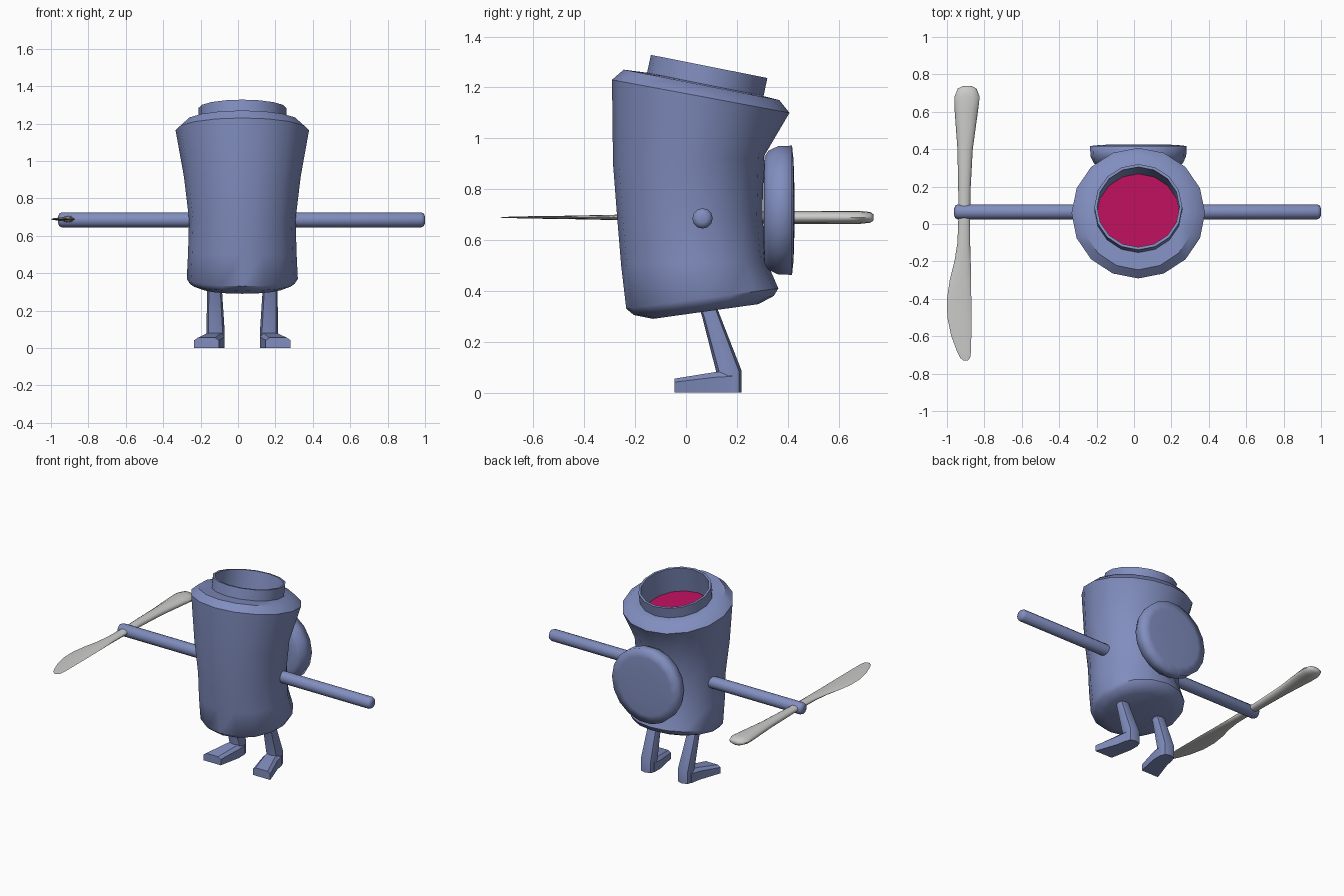
import bpy, bmesh, math
from mathutils import Vector

CX = 0.023  # centre line of the body


def material(name, rgb):
    m = bpy.data.materials.new(name)
    m.diffuse_color = (*rgb, 1)
    return m


BLUE = material("dusty blue", (0.22, 0.27, 0.52))
PINK = material("crimson", (0.46, 0.005, 0.10))
GREY = material("light grey", (0.60, 0.60, 0.59))


def loft(name, rings, mat, angle=40, cap_start=True, cap_end=True):
    """Skin a list of equal-length point rings."""
    bm = bmesh.new()
    vs = [[bm.verts.new(p) for p in r] for r in rings]
    n = len(vs[0])
    for a, b in zip(vs, vs[1:]):
        for i in range(n):
            j = (i + 1) % n
            bm.faces.new((a[i], a[j], b[j], b[i]))
    if cap_start:
        bm.faces.new(vs[0][::-1])
    if cap_end:
        bm.faces.new(vs[-1])
    bmesh.ops.recalc_face_normals(bm, faces=bm.faces)
    me = bpy.data.meshes.new(name)
    bm.to_mesh(me)
    bm.free()
    me.materials.append(mat)
    ob = bpy.data.objects.new(name, me)
    bpy.context.collection.objects.link(ob)
    bpy.ops.object.select_all(action='DESELECT')
    ob.select_set(True)
    bpy.context.view_layer.objects.active = ob
    bpy.ops.object.shade_smooth_by_angle(angle=math.radians(angle))
    return ob


def oval(c, u, v, n=16, power=1.0):
    """Ring of points around c spanned by half axes u and v (power < 1 squares it)."""
    c, u, v = Vector(c), Vector(u), Vector(v)
    pts = []
    for i in range(n):
        t = math.tau * i / n
        co, si = math.cos(t), math.sin(t)
        pts.append(c + u * math.copysign(abs(co) ** power, co)
                   + v * math.copysign(abs(si) ** power, si))
    return pts


def tilted(fy, fz, by, bz, rx):
    """Body ring given by its front point, back point and half width."""
    return oval((CX, (fy + by) / 2, (fz + bz) / 2),
                (0, (fy - by) / 2, (fz - bz) / 2), (rx, 0, 0))


# Body: tilted rings up the outside, over the neck rim and down the inside
loft("body", [tilted(*r) for r in (
    (-0.13, 0.290, 0.285, 0.348, 0.22),
    (-0.205, 0.305, 0.345, 0.380, 0.28),
    (-0.235, 0.330, 0.363, 0.410, 0.297),
    (-0.255, 0.500, 0.315, 0.520, 0.290),
    (-0.270, 0.680, 0.300, 0.700, 0.285),
    (-0.287, 0.900, 0.307, 0.930, 0.312),
    (-0.291, 1.230, 0.407, 1.100, 0.357),
    (-0.245, 1.270, 0.367, 1.150, 0.305),
    (-0.153, 1.258, 0.305, 1.166, 0.235),
    (-0.138, 1.328, 0.320, 1.237, 0.235),
    (-0.123, 1.325, 0.305, 1.240, 0.220),
    (-0.165, 1.135, 0.265, 1.050, 0.222))], BLUE, cap_end=False)

# Coloured floor inside the neck
loft("inner_floor", [tilted(-0.162, 1.150, 0.268, 1.065, 0.222),
                     tilted(-0.163, 1.145, 0.267, 1.060, 0.222)], PINK)

# Disc on the back
loft("back_disc", [oval((CX, y, 0.717), (r, 0, 0), (0, 0, r), 18) for y, r in (
    (0.305, 0.17), (0.309, 0.215), (0.325, 0.238), (0.362, 0.256),
    (0.417, 0.258), (0.423, 0.20), (0.426, 0.10))], BLUE, angle=100)

# Arms with rounded ends
for name, x0, x1 in (("left_arm", -0.24, -0.962), ("right_arm", 0.28, 1.0)):
    s = math.copysign(1, x1)
    loft(name, [oval((x, 0.065, 0.685), (0, r, 0), (0, 0, r), 12) for x, r in (
        (x0, 0.04), (x1 - 0.02 * s, 0.04), (x1 - 0.006 * s, 0.033),
        (x1, 0.018))], BLUE, angle=60)

# Knife: y, left x, right x, half thickness
loft("knife", [oval(((a + b) / 2, y, 0.689), ((b - a) / 2, 0, 0), (0, 0, t), 12)
               for y, a, b, t in (
    (0.737, -0.915, -0.868, 0.012), (0.725, -0.942, -0.842, 0.021),
    (0.68, -0.960, -0.825, 0.026), (0.62, -0.960, -0.832, 0.026),
    (0.40, -0.944, -0.862, 0.025), (0.20, -0.940, -0.873, 0.023),
    (0.06, -0.938, -0.876, 0.019), (-0.10, -0.944, -0.876, 0.015),
    (-0.20, -0.960, -0.873, 0.012), (-0.30, -0.985, -0.871, 0.010),
    (-0.40, -1.0, -0.870, 0.008), (-0.50, -0.998, -0.870, 0.006),
    (-0.60, -0.977, -0.870, 0.005), (-0.68, -0.947, -0.871, 0.003),
    (-0.715, -0.930, -0.876, 0.002), (-0.73, -0.912, -0.888, 0.001))],
    GREY, angle=60)

# Legs and outward-pointing feet
for side, s in (("left", -1), ("right", 1)):
    def span(z, y0, y1, x0, x1):
        return oval((CX + s * (x0 + x1) / 2, (y0 + y1) / 2, z),
                    ((x1 - x0) / 2, 0, 0), (0, (y1 - y0) / 2, 0), 8, 0.75)

    loft(side + "_leg", [span(0.38, 0.035, 0.105, 0.108, 0.186),
                         span(0.30, 0.063, 0.135, 0.108, 0.188),
                         span(0.085, 0.118, 0.219, 0.094, 0.192),
                         span(0.0, 0.118, 0.219, 0.094, 0.192)], BLUE, angle=50)

    def slab(y, x0, x1, h, skew=0.0):
        pts = ((x0, 0), (x1, 0), (x1, h * 0.75), (x1 - 0.02, h),
               (x0 + 0.02, h), (x0, h * 0.75))
        return [Vector((CX + s * x, y, z)) for x, z in pts]

    loft(side + "_foot", [slab(0.18, 0.094, 0.192, 0.085),
                          slab(0.11, 0.094, 0.205, 0.08),
                          slab(-0.045, 0.125, 0.258, 0.055)], BLUE, angle=30)
